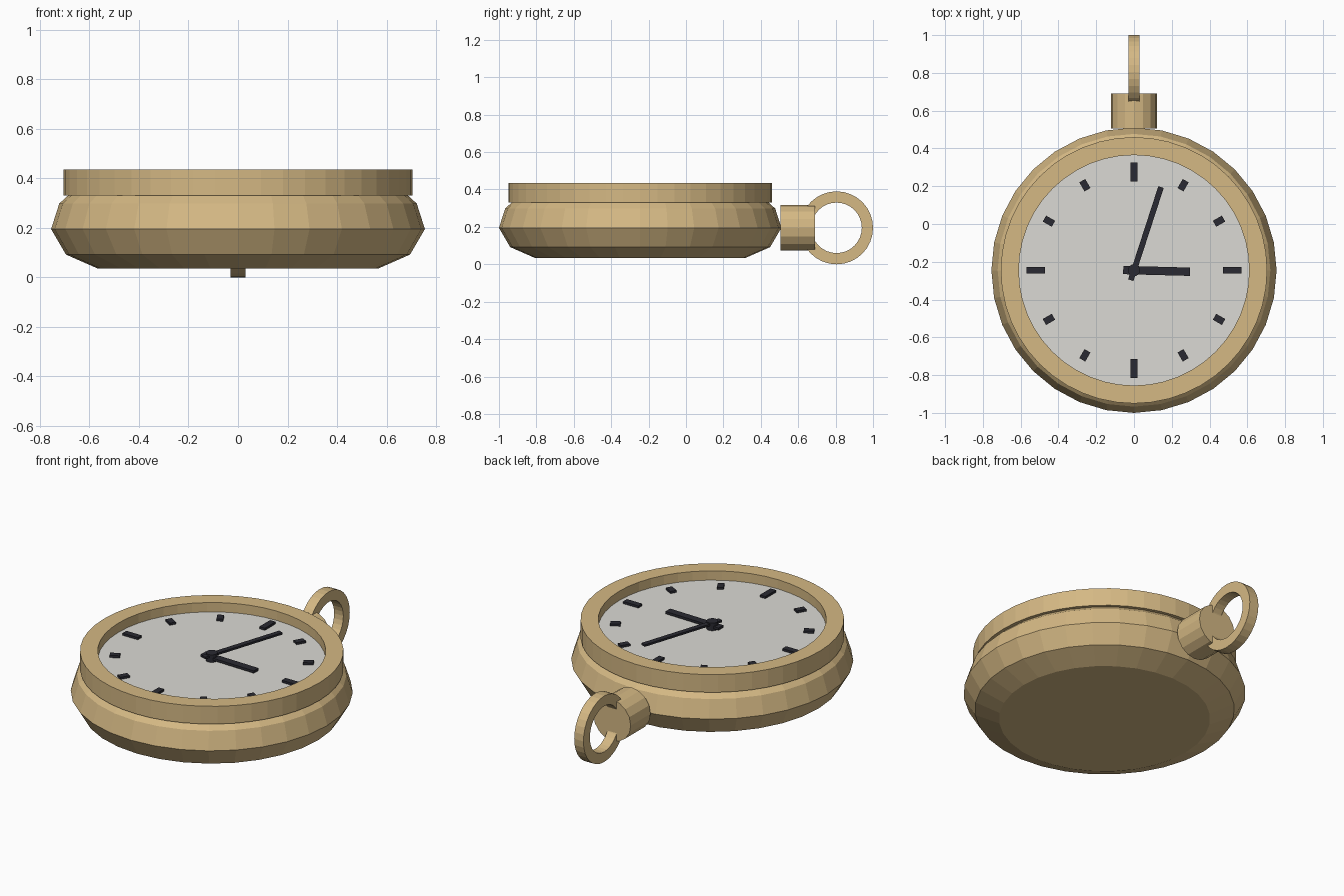
import bpy, bmesh
from math import sin, cos, pi, radians
from mathutils import Matrix, Vector

if "Cube" in bpy.data.objects:
    bpy.data.objects.remove(bpy.data.objects["Cube"])

CY = -0.245   # centre of the watch case
RZ = 0.195    # height of crown and bow axis


def material(name, rgb):
    m = bpy.data.materials.new(name)
    m.diffuse_color = (*rgb, 1)
    m.use_nodes = True
    m.node_tree.nodes["Principled BSDF"].inputs["Base Color"].default_value = m.diffuse_color
    return m


GOLD = material("brass", (0.66, 0.48, 0.23))
WHITE = material("dial_white", (0.71, 0.70, 0.66))
DARK = material("dark_ink", (0.023, 0.023, 0.032))


def finish(name, bm, mat, matrix):
    bmesh.ops.recalc_face_normals(bm, faces=bm.faces)
    mesh = bpy.data.meshes.new(name)
    bm.to_mesh(mesh)
    bm.free()
    mesh.materials.append(mat)
    ob = bpy.data.objects.new(name, mesh)
    ob.matrix_world = matrix
    bpy.context.collection.objects.link(ob)
    return ob


def lathe(name, profile, mat, matrix, sides, closed=False):
    """Turn (radius, z) points around z; closed makes a ring, else the ends are capped."""
    bm = bmesh.new()
    rings = [[bm.verts.new((r * cos(2 * pi * i / sides), r * sin(2 * pi * i / sides), z))
              for i in range(sides)] for r, z in profile]
    pairs = list(zip(rings, rings[1:]))
    if closed:
        pairs.append((rings[-1], rings[0]))
    else:
        bm.faces.new(rings[0])
        bm.faces.new(rings[-1])
    for a, b in pairs:
        for i in range(sides):
            j = (i + 1) % sides
            bm.faces.new((a[i], a[j], b[j], b[i]))
    return finish(name, bm, mat, matrix)


def bar(name, r0, r1, width, z0, z1, clock_deg):
    """Flat bar lying along a clock direction, from radius r0 to r1."""
    bm = bmesh.new()
    bmesh.ops.create_cube(bm, size=1)
    bmesh.ops.scale(bm, vec=(width, r1 - r0, z1 - z0), verts=bm.verts)
    bmesh.ops.translate(bm, vec=(0, (r0 + r1) / 2, (z0 + z1) / 2), verts=bm.verts)
    return finish(name, bm, DARK, CASE @ Matrix.Rotation(-radians(clock_deg), 4, 'Z'))


CASE = Matrix.Translation((0, CY, 0))

# case, bezel and dial
lathe("case", [(0.565, 0.035), (0.695, 0.092), (0.755, 0.195), (0.722, 0.298), (0.685, 0.332)],
      GOLD, CASE, 32)
lathe("bezel", [(0.61, 0.33), (0.705, 0.33), (0.705, 0.435), (0.61, 0.435)],
      GOLD, CASE, 48, closed=True)
lathe("dial", [(0.612, 0.34), (0.612, 0.38)], WHITE, CASE, 48)

# hour markers, longer at the quarters
for h in range(12):
    half = 0.05 if h % 3 == 0 else 0.0275
    bar(f"hour_marker_{h}", 0.52 - half, 0.52 + half, 0.036, 0.375, 0.393, h * 30)

# hands and hub
bar("hour_hand", -0.057, 0.296, 0.044, 0.392, 0.406, 91.5)
bar("minute_hand", -0.055, 0.463, 0.03, 0.406, 0.418, 18)
lathe("hand_hub", [(0.032, 0.375), (0.032, 0.425)], DARK, CASE, 16)

# crown along y, touching the case rim
lathe("crown", [(0.122, 0), (0.122, 0.185)], GOLD,
      Matrix.Translation((0, 0.505, RZ)) @ Matrix.Rotation(-pi / 2, 4, 'X'), 16)

# bow ring, turned around x
lathe("bow_ring", [(0.135, -0.03), (0.195, -0.03), (0.195, 0.03), (0.135, 0.03)], GOLD,
      Matrix.Translation((0, 0.805, RZ)) @ Matrix.Rotation(pi / 2, 4, 'Y'), 32, closed=True)
